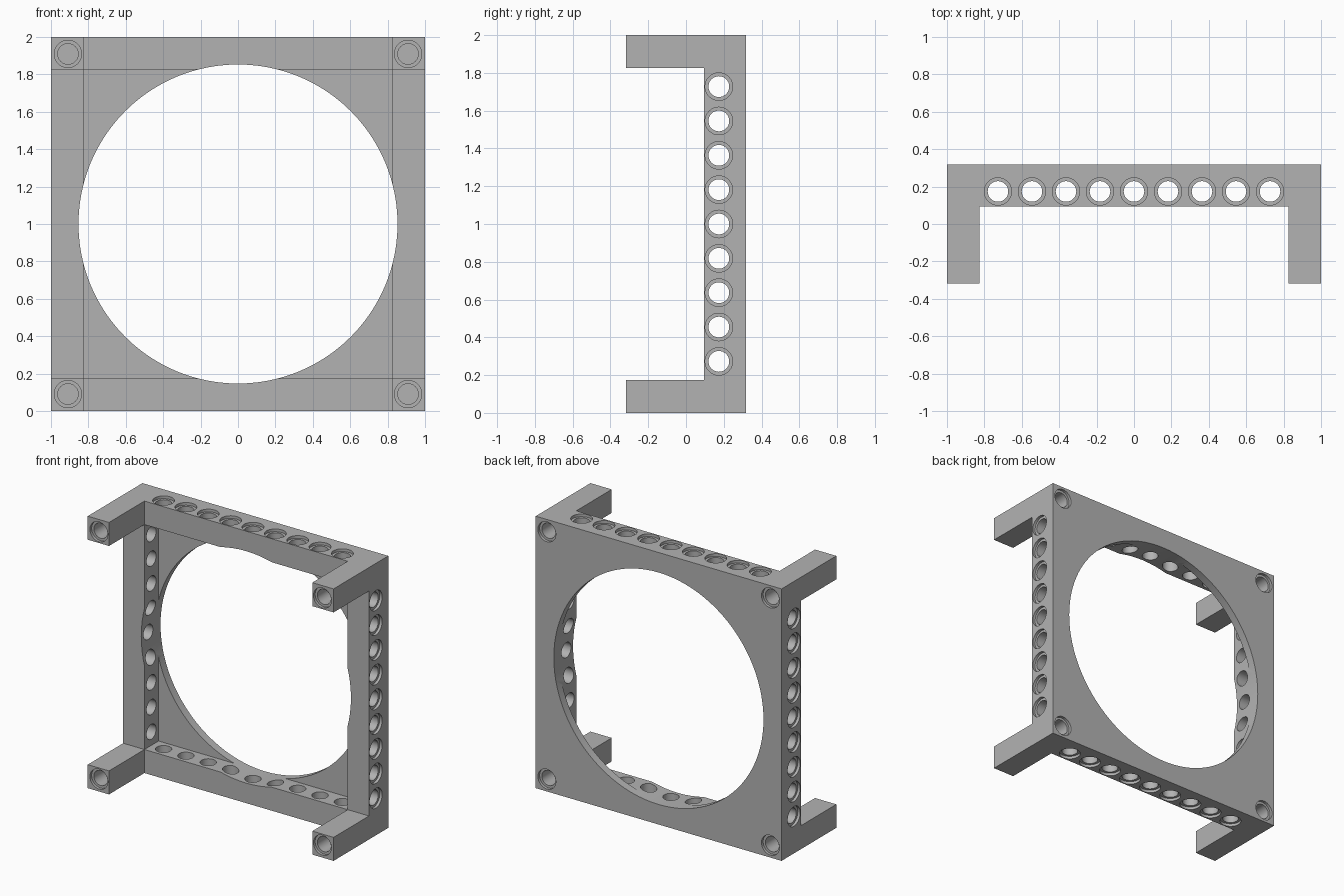
import bpy
import bmesh
from math import radians, cos, sin, tau
from mathutils import Matrix, Vector

cube = bpy.data.objects.get("Cube")
if cube:
    bpy.data.objects.remove(cube, do_unlink=True)

# Main dimensions
HALF_DEPTH = 0.318
INNER = 0.827          # inner face of the walls
WALL_FRONT = 0.094     # front edge of the walls
PLATE_FRONT = 0.258    # front face of the back plate
PITCH = 2 / 11         # spacing of the pin holes
HOLE_Y = 0.174
HOLE_R, RIM_R, RIM_DEPTH = 0.055, 0.073, 0.02
CENTRE = Vector((0, 0, 1))

grey = bpy.data.materials.new("light grey plastic")
grey.use_nodes = True
grey.diffuse_color = (0.45, 0.45, 0.45, 1)
grey.node_tree.nodes["Principled BSDF"].inputs["Base Color"].default_value = (0.45, 0.45, 0.45, 1)


def make_object(name, bm):
    bmesh.ops.recalc_face_normals(bm, faces=bm.faces)
    mesh = bpy.data.meshes.new(name)
    bm.to_mesh(mesh)
    bm.free()
    obj = bpy.data.objects.new(name, mesh)
    bpy.context.collection.objects.link(obj)
    return obj


def box(name, low, high):
    bm = bmesh.new()
    low, high = Vector(low), Vector(high)
    size = Matrix.Diagonal((*(high - low), 1))
    bmesh.ops.create_cube(bm, size=1, matrix=Matrix.Translation((low + high) / 2) @ size)
    return make_object(name, bm)


def add_lathe(bm, profile, origin, axis, sides):
    """Closed solid of revolution from (radius, distance) pairs along an axis."""
    turn = Vector(axis).to_track_quat("Z", "Y")
    rings = []
    for r, d in profile:
        rings.append([bm.verts.new(Vector(origin) + turn @ Vector(
            (r * cos(tau * i / sides), r * sin(tau * i / sides), d))) for i in range(sides)])
    for a, b in zip(rings, rings[1:]):
        for i in range(sides):
            j = (i + 1) % sides
            bm.faces.new((a[i], a[j], b[j], b[i]))
    bm.faces.new(rings[0][::-1])
    bm.faces.new(rings[-1])


def pin_hole(bm, surface_point, axis, depth):
    """Pin hole sunk below a surface, with a wider shallow rim; axis points outward."""
    profile = [(HOLE_R, -depth), (HOLE_R, -RIM_DEPTH), (RIM_R, -RIM_DEPTH), (RIM_R, 0.05)]
    add_lathe(bm, profile, surface_point, axis, 32)


# Solid block that the frame is carved from
frame = box("corner_post_frame", (-1, -HALF_DEPTH, 0), (1, HALF_DEPTH, 2))

# Gaps between the four posts, and the pocket inside the walls
cutters = [
    box("vertical_gap_cutter", (-INNER, -1, -1), (INNER, WALL_FRONT, 3)),
    box("side_gap_cutter", (-2, -1, 1 - INNER), (2, WALL_FRONT, 1 + INNER)),
    box("pocket_cutter", (-INNER, -1, 1 - INNER), (INNER, PLATE_FRONT, 1 + INNER)),
]

# Large round opening
bm = bmesh.new()
add_lathe(bm, [(0.853, -1), (0.853, 1)], CENTRE, (0, 1, 0), 96)
cutters.append(make_object("round_opening_cutter", bm))

# Rows of nine pin holes through each of the four walls
bm = bmesh.new()
for axis, along in (((1, 0, 0), (0, 0, 1)), ((0, 0, 1), (1, 0, 0))):
    for sign in (-1, 1):
        outward = Vector(axis) * sign
        for i in range(-4, 5):
            point = CENTRE + outward + Vector(along) * (i * PITCH) + Vector((0, HOLE_Y, 0))
            pin_hole(bm, point, outward, 0.22)
cutters.append(make_object("wall_hole_cutter", bm))

# Blind pin holes at both ends of each post
bm = bmesh.new()
for x in (-1, 1):
    for z in (-1, 1):
        for y in (-1, 1):
            point = CENTRE + Vector((x * 5 * PITCH, y * HALF_DEPTH, z * 5 * PITCH))
            pin_hole(bm, point, (0, y, 0), PITCH)
cutters.append(make_object("post_hole_cutter", bm))

for cutter in cutters:
    cutter.hide_render = True
    mod = frame.modifiers.new(cutter.name, "BOOLEAN")
    mod.operation = "DIFFERENCE"
    mod.solver = "EXACT"
    mod.object = cutter

# Bake the cuts and drop the cutters
depsgraph = bpy.context.evaluated_depsgraph_get()
carved = bpy.data.meshes.new_from_object(frame.evaluated_get(depsgraph))
frame.modifiers.clear()
frame.data = carved
for cutter in cutters:
    bpy.data.objects.remove(cutter, do_unlink=True)

frame.data.materials.clear()
frame.data.materials.append(grey)
for face in frame.data.polygons:
    face.material_index = 0

bpy.ops.object.select_all(action="DESELECT")
frame.select_set(True)
bpy.context.view_layer.objects.active = frame
bpy.ops.object.shade_smooth_by_angle(angle=radians(30))
